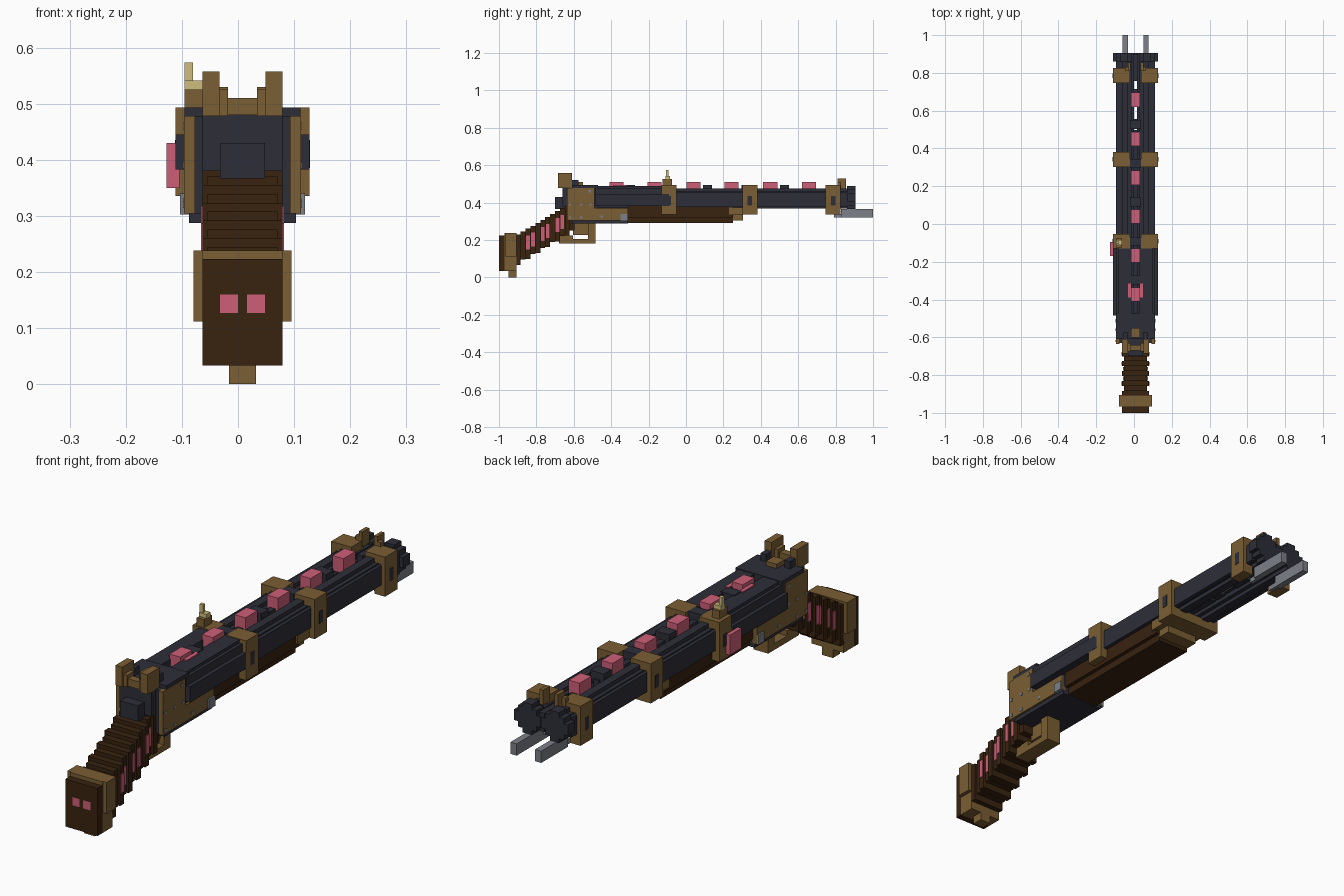
import bpy, bmesh

if "Cube" in bpy.data.objects:
    bpy.data.objects.remove(bpy.data.objects["Cube"])

CX = 0.008   # centre plane of the body
V = 0.0157   # one block unit


def material(name, r, g, b):
    m = bpy.data.materials.new(name)
    m.use_nodes = True
    m.diffuse_color = (r, g, b, 1)
    m.node_tree.nodes["Principled BSDF"].inputs["Base Color"].default_value = (r, g, b, 1)
    return m


STEEL = material("dark steel", .026, .027, .04)
BRASS = material("aged brass", .195, .112, .034)
WOOD = material("dark wood", .04, .017, .005)
PINK = material("pink", .61, .114, .188)
GREY = material("pale grey", .205, .216, .246)
CREAM = material("cream yellow", .61, .515, .205)


def finish(name, mat, bm):
    bmesh.ops.recalc_face_normals(bm, faces=bm.faces)
    mesh = bpy.data.meshes.new(name)
    bm.to_mesh(mesh)
    bm.free()
    mesh.materials.append(mat)
    ob = bpy.data.objects.new(name, mesh)
    bpy.context.collection.objects.link(ob)
    return ob


def boxes(name, mat, *parts, mirror=False):
    """Boxes as (x0, x1, y0, y1, z0, z1), x measured from the centre plane."""
    bm = bmesh.new()
    for x0, x1, y0, y1, z0, z1 in parts:
        spans = [(x0, x1), (-x1, -x0)] if mirror else [(x0, x1)]
        for a, b in spans:
            cube = bmesh.ops.create_cube(bm, size=1)["verts"]
            for v in cube:
                v.co.x = CX + (a + b) / 2 + v.co.x * (b - a)
                v.co.y = (y0 + y1) / 2 + v.co.y * (y1 - y0)
                v.co.z = (z0 + z1) / 2 + v.co.z * (z1 - z0)
    return finish(name, mat, bm)


def tube(name, mat, cx, cz, rx, rz, y0, y1):
    """Stepped round bar along y."""
    quarter = [(1, .35), (.7, .35), (.7, .7), (.35, .7), (.35, 1)]
    ring = quarter + [(-x, z) for x, z in quarter[::-1]]
    ring += [(-x, -z) for x, z in quarter] + [(x, -z) for x, z in quarter[::-1]]
    bm = bmesh.new()
    face = bm.faces.new([bm.verts.new((CX + cx + x * rx, y0, cz + z * rz)) for x, z in ring])
    moved = bmesh.ops.extrude_face_region(bm, geom=[face])["geom"]
    for v in moved:
        if isinstance(v, bmesh.types.BMVert):
            v.co.y = y1
    bm.faces.new([bm.verts.new((CX + cx + x * rx, y0, cz + z * rz)) for x, z in ring])
    bmesh.ops.remove_doubles(bm, verts=bm.verts, dist=1e-5)
    return finish(name, mat, bm)


# Butt cap with its brass frame and pink marks
boxes("butt_cap", WOOD, (-.071, .071, -1, -.97, .033, .223))
boxes("butt_frame", BRASS, (-.071, .071, -.97, -.905, .033, .238),
      (-.024, .024, -.95, -.905, 0, .033))
boxes("butt_wings", BRASS, (.06, .087, -.965, -.905, .112, .238), mirror=True)
boxes("butt_marks", PINK, (.008, .04, -1.001, -.995, .127, .16), mirror=True)

# Stepped grip: alternating full and recessed slabs climbing forward
full, inset, side = [], [], []
STEP = .0262
for i in range(12):
    y, z = -.91 + i * STEP, .067 + i * V
    wide = i % 2 == 0
    half = .071 if wide else .062
    low = z if wide else z + .012
    (full if wide else inset).append((-half, half, y, y + STEP, low, z + .162))
    if 2 <= i <= 10 and i % 3 != 1:
        side.append((half - .004, half + .003, y + .003, y + STEP - .003, z + .05, z + .125))
boxes("grip_ribs", WOOD, *full)
boxes("grip_grooves", WOOD, *inset)
boxes("grip_inlays", PINK, *side, mirror=True)

# Trigger guard
boxes("trigger_guard", BRASS, (-.032, .032, -.68, -.485, .18, .205),
      (-.032, .032, -.525, -.485, .205, .29), (-.032, .032, -.68, -.605, .205, .225))
boxes("trigger", BRASS, (-.016, .016, -.605, -.525, .228, .29))

# Receiver
boxes("receiver", STEEL, (-.087, .087, -.63, -.47, .304, .478),
      (-.103, .103, -.61, -.47, .478, .493),
      (-.095, .095, -.61, -.31, .287, .375),
      (-.071, .071, -.66, -.62, .38, .48),
      (-.04, .04, -.7, -.62, .367, .43))
boxes("receiver_top_blocks", STEEL, (.04, .065, -.61, -.575, .49, .522), mirror=True)
boxes("receiver_side_plate", BRASS, (.085, .104, -.635, -.49, .304, .478),
      (.085, .104, -.49, -.31, .304, .37), mirror=True)
boxes("side_stud", GREY, (.095, .111, -.35, -.312, .302, .34), mirror=True)
rivets = [(-.62, .32), (-.62, .39), (-.56, .32), (-.56, .39), (-.515, .46), (-.51, .39), (-.45, .325)]
boxes("rivets", GREY, *[(.1, .106, y - .006, y + .006, z - .006, z + .006) for y, z in rivets],
      mirror=True)

# Hammers
boxes("hammer_bridge", BRASS, (-.04, .04, -.67, -.64, .48, .51), (-.024, .024, -.6, -.55, .49, .51))
boxes("hammers", BRASS, (.041, .071, -.685, -.61, .478, .557),
      (.026, .041, -.675, -.63, .478, .525), mirror=True)

# Twin barrels with a thicker breech section and muzzle collar
for s, tag in ((1, "left"), (-1, "right")):
    tube(tag + "_barrel", STEEL, s * .0555, .422, .0475, .054, -.48, .87)
    tube(tag + "_muzzle", STEEL, s * .06, .427, .059, .061, .86, .905)
boxes("breech_sleeve", STEEL, (.07, .119, -.485, -.09, .383, .445),
      (.04, .103, -.485, -.09, .4, .478), (.02, .09, -.485, -.09, .4, .49), mirror=True)
boxes("barrel_side_rail", STEEL, (.085, .103, -.09, .86, .377, .455), mirror=True)

# Centre rib between the barrels, left open in three slots
ribs = [(-.485, .497), (.51, .556), (.63, .714), (.757, .9)]
boxes("centre_rib", STEEL, *[(-.012, .012, a, b, .39, .465) for a, b in ribs])
starts = [-.41, -.205, .002, .207, .413, .62]
boxes("rib_blocks", STEEL, *[(-.03, .03, y + .09, y + .137, .45, .493) for y in starts[:-1]])
boxes("top_inlays", PINK, *[(-.024, .024, y, y + .075, .45, .51) for y in starts])
boxes("inlay_flank", PINK, (.024, .04, -.39, -.315, .485, .495), mirror=True)

# Barrel bands with dark slots
for y, tag in ((-.13, "rear"), (.303, "middle"), (.747, "front")):
    e = y + .078
    boxes(tag + "_band", BRASS, (.1, .119, y, e, .335, .493), (.03, .103, y, e, .46, .493),
          (.072, .103, y, e, .335, .375), mirror=True)
    boxes(tag + "_band_slot", STEEL, (.112, .1205, y + .027, e - .027, .385, .435), mirror=True)

# Forend
boxes("forend", WOOD, (-.071, .071, -.31, .25, .29, .32), (-.087, .087, -.31, .25, .32, .385))
boxes("forend_tip", BRASS, (-.071, .071, .23, .305, .305, .34), (-.095, .095, .23, .381, .335, .375))

# Sights and muzzle prongs
boxes("front_sight", BRASS, (.026, .041, .81, .855, .47, .53), (.041, .056, .81, .83, .47, .51),
      mirror=True)
boxes("muzzle_prongs", GREY, (.041, .068, .83, 1, .32, .367), (.041, .056, .79, .83, .32, .34),
      mirror=True)

# Side lever with key, on one side only
boxes("lever_base", BRASS, (-.103, -.071, -.125, -.075, .48, .525))
boxes("lever_key", CREAM, (-.103, -.071, -.11, -.085, .524, .541),
      (-.103, -.088, -.107, -.093, .541, .573))
boxes("side_inlay", PINK, (-.135, -.112, -.17, -.095, .35, .43))
